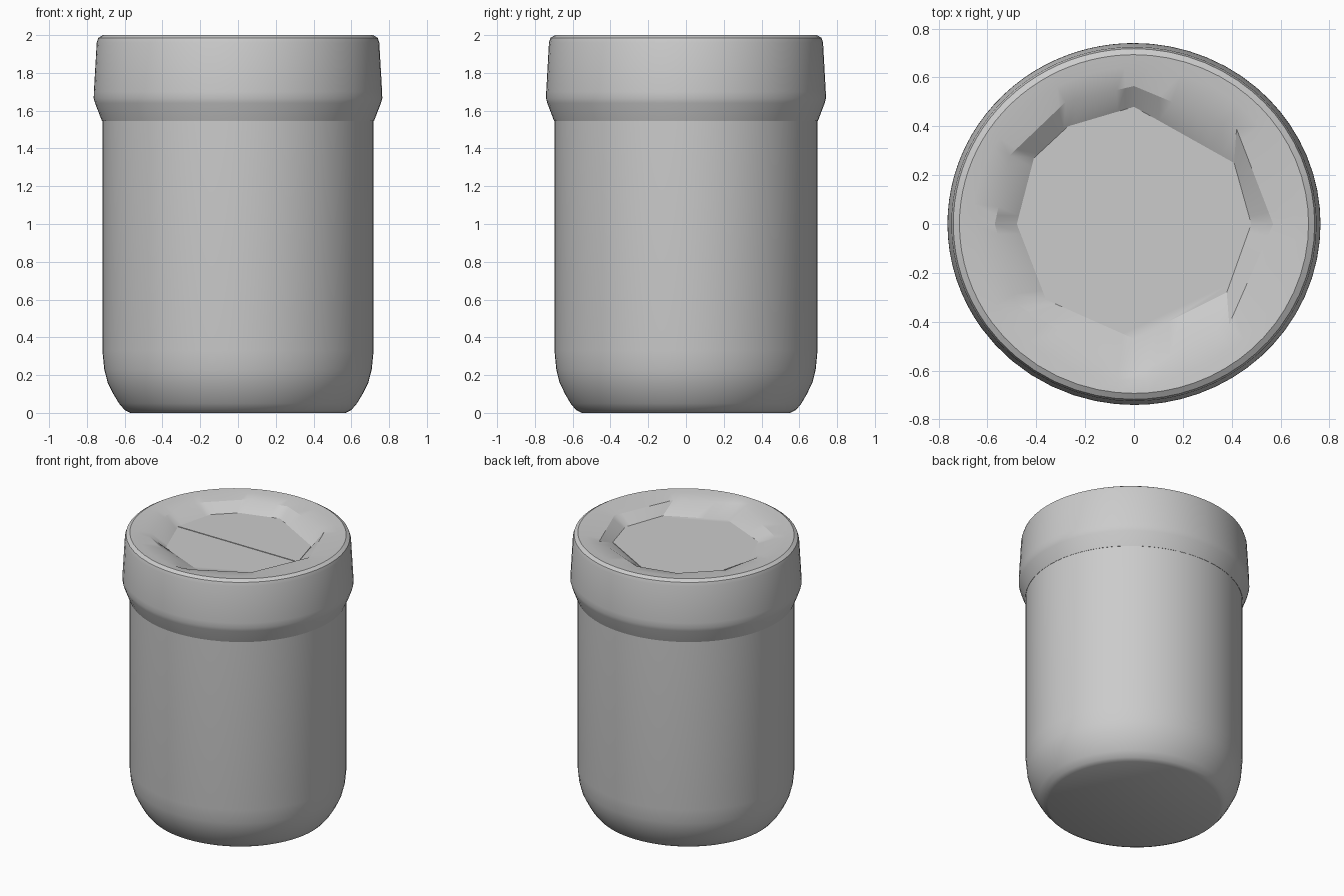
import bpy, bmesh
from math import atan2, cos, sin, pi, radians
from mathutils import Vector

cube = bpy.data.objects.get("Cube")
if cube:
    bpy.data.objects.remove(cube, do_unlink=True)

SQUASH = 0.97  # the jar is slightly narrower front to back

grey = bpy.data.materials.new("plain grey")
grey.use_nodes = True
colour = (0.6, 0.6, 0.6, 1)
grey.diffuse_color = colour
grey.node_tree.nodes["Principled BSDF"].inputs["Base Color"].default_value = colour


def lathe_rings(bm, profile, angles):
    """One ring of vertices for each (radius, height) of the profile."""
    return [[bm.verts.new((r * cos(a), r * sin(a) * SQUASH, z)) for a in angles]
            for r, z in profile]


def skin(bm, rings):
    for low, high in zip(rings, rings[1:]):
        for i in range(len(low)):
            j = (i + 1) % len(low)
            bm.faces.new((low[i], low[j], high[j], high[i]))


def finish(bm, name, sharp):
    bmesh.ops.recalc_face_normals(bm, faces=bm.faces)
    mesh = bpy.data.meshes.new(name)
    bm.to_mesh(mesh)
    bm.free()
    mesh.materials.append(grey)
    obj = bpy.data.objects.new(name, mesh)
    bpy.context.collection.objects.link(obj)
    bpy.ops.object.select_all(action='DESELECT')
    obj.select_set(True)
    bpy.context.view_layer.objects.active = obj
    bpy.ops.object.shade_smooth_by_angle(angle=radians(sharp))


# Body: straight wall with a rounded foot and flat base
bm = bmesh.new()
angles = [2 * pi * i / 72 for i in range(72)]
rings = lathe_rings(bm, [(0.57, 0), (0.60, 0.015), (0.63, 0.05), (0.66, 0.10),
                         (0.69, 0.16), (0.708, 0.23), (0.718, 0.33),
                         (0.718, 1.6)], angles)
skin(bm, rings)
bm.faces.new(rings[0])
bm.faces.new(rings[-1])
finish(bm, "jar_body", 35)

# Lid: flared collar whose top sinks into an uneven faceted dish
floor_edge = [(0.48, 0), (0.41, 0.25), (0, 0.48), (-0.27, 0.40), (-0.41, 0.27),
              (-0.48, 0), (-0.36, -0.31), (0, -0.47), (0.38, -0.28)]
brim_edge = [(0.57, 0), (0.42, 0.39), (0, 0.565), (-0.28, 0.50), (-0.51, 0.28),
             (-0.57, 0), (-0.48, -0.33), (0, -0.62), (0.39, -0.41)]


def sample(points, steps=8):
    """Split every side of a polygon into equal steps."""
    points = [Vector(p) for p in points]
    return [p.lerp(points[(i + 1) % len(points)], s / steps)
            for i, p in enumerate(points) for s in range(steps)]


bm = bmesh.new()
brim = sample(brim_edge)
angles = [atan2(p.y / SQUASH, p.x) for p in brim]
rings = lathe_rings(bm, [(0.69, 1.545), (0.72, 1.545), (0.757, 1.64), (0.764, 1.665),
                         (0.763, 1.70), (0.748, 1.96), (0.74, 1.985),
                         (0.715, 2.0), (0.66, 1.995)], angles)
rings.append([bm.verts.new((p.x, p.y, 1.98)) for p in brim])
rings.append([bm.verts.new((p.x, p.y, 1.92)) for p in sample(floor_edge)])
skin(bm, rings)
bm.faces.new(rings[-1])
finish(bm, "lid", 25)

# Dish plate: back half of the floor, raised a hair to leave a seam line
bm = bmesh.new()
half = [p for p in floor_edge if p[1] >= 0]
rings = [[bm.verts.new((x, y, z)) for x, y in half] for z in (1.919, 1.924)]
skin(bm, rings)
bm.faces.new(rings[0])
bm.faces.new(rings[1])
finish(bm, "dish_floor_back", 25)
